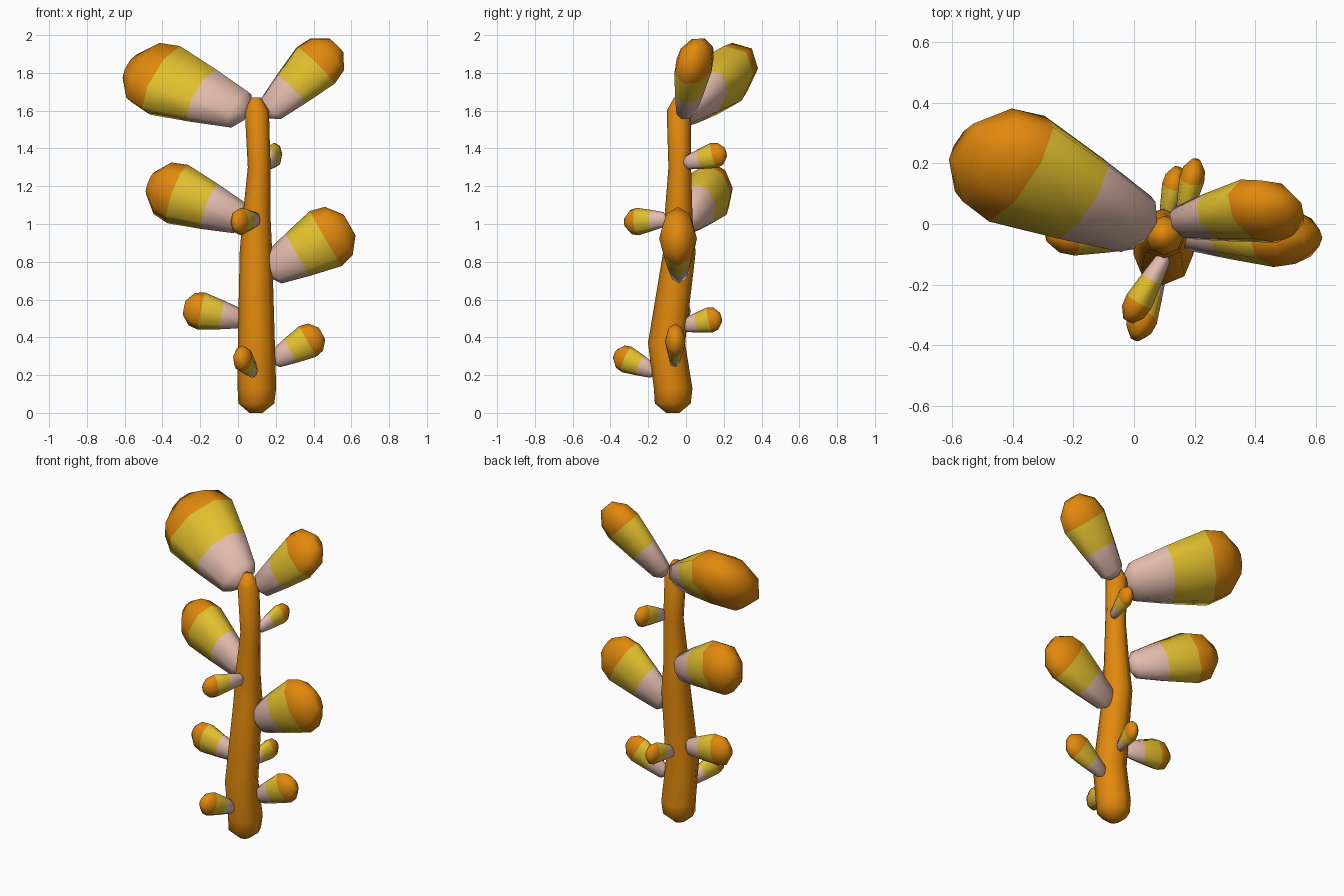
import bpy, bmesh, math
from mathutils import Vector

if "Cube" in bpy.data.objects:
    bpy.data.objects.remove(bpy.data.objects["Cube"])


def material(name, rgb):
    m = bpy.data.materials.new(name)
    m.diffuse_color = (*rgb, 1)
    m.use_nodes = True
    m.node_tree.nodes["Principled BSDF"].inputs["Base Color"].default_value = m.diffuse_color
    return m


ORANGE = material("orange", (0.76, 0.25, 0.004))
YELLOW = material("yellow", (0.75, 0.52, 0.028))
PINK = material("pale_pink", (0.77, 0.5, 0.42))
SIDES = 8


def tube(name, rings, mats, bands):
    """Skin rings (centre, side vector, up vector); bands = material per strip."""
    bm = bmesh.new()
    loops = []
    for c, a, b in rings:
        loops.append([bm.verts.new(c + a * math.cos(t) + b * math.sin(t))
                      for t in (2 * math.pi * i / SIDES for i in range(SIDES))])
    for k in range(len(loops) - 1):
        lo, hi = loops[k], loops[k + 1]
        for i in range(SIDES):
            j = (i + 1) % SIDES
            bm.faces.new((lo[i], lo[j], hi[j], hi[i])).material_index = bands[k]
    bm.faces.new(loops[0][::-1]).material_index = bands[0]
    bm.faces.new(loops[-1]).material_index = bands[-1]
    for f in bm.faces:
        f.smooth = True
    bmesh.ops.recalc_face_normals(bm, faces=bm.faces[:])
    me = bpy.data.meshes.new(name)
    bm.to_mesh(me)
    bm.free()
    for m in mats:
        me.materials.append(m)
    ob = bpy.data.objects.new(name, me)
    bpy.context.collection.objects.link(ob)
    return ob


# Gently bent, tapering stem: x, y, z, radius
spine = [(.095, -.07, 0, .035), (.097, -.07, .05, .095), (.1, -.068, .13, .102),
         (.097, -.103, .37, .098), (.095, -.035, .85, .086), (.098, -.04, 1.02, .075),
         (.112, -.033, 1.3, .06), (.1, -.038, 1.6, .064), (.095, -.038, 1.67, .025)]
tube("stem", [(Vector((x, y, z)), Vector((r, 0, 0)), Vector((0, r, 0)))
              for x, y, z, r in spine], [ORANGE], [0] * (len(spine) - 1))

# Club-shaped leaf outline: fraction of length, fraction of radius
OUTLINE = [(0, .22), (.07, .53), (.37, .77), (.71, 1), (.87, .88), (1, .38)]


def leaf(name, base, tip, rv, rh, roll=0):
    base, tip, roll = Vector(base), Vector(tip), math.radians(roll)
    d = (tip - base).normalized()
    side0 = Vector((0, 0, 1)).cross(d).normalized()
    up0 = d.cross(side0)
    up = up0 * math.cos(roll) + side0 * math.sin(roll)
    side = side0 * math.cos(roll) - up0 * math.sin(roll)
    tube(name, [(base.lerp(tip, t), side * rh * s, up * rv * s) for t, s in OUTLINE],
         [PINK, YELLOW, ORANGE], [0, 0, 1, 2, 2])


# Leaves: base, tip, long radius, short radius, roll about own axis
leaf("top_left_leaf", (.05, -.02, 1.59), (-.565, .265, 1.83), .235, .155, -48)
leaf("top_right_leaf", (.145, 0, 1.58), (.52, .06, 1.945), .15, .1, 28)
leaf("middle_left_leaf", (.04, .01, 1.02), (-.465, .165, 1.215), .165, .122)
leaf("middle_right_leaf", (.155, -.035, .745), (.59, -.045, .995), .168, .1)
leaf("lower_left_leaf", (.03, -.05, .495), (-.285, -.035, .557), .1, .065)
leaf("lower_right_leaf", (.18, -.06, .275), (.445, -.055, .42), .093, .055)
leaf("lower_back_leaf", (.1, -.02, .46), (.145, .185, .505), .068, .04)
leaf("upper_back_leaf", (.155, -.01, 1.32), (.205, .21, 1.38), .068, .042)
leaf("middle_front_leaf", (.105, -.1, 1.025), (-.02, -.32, 1.008), .073, .047)
leaf("lower_front_leaf", (.085, -.16, .215), (.005, -.375, .31), .073, .05)
